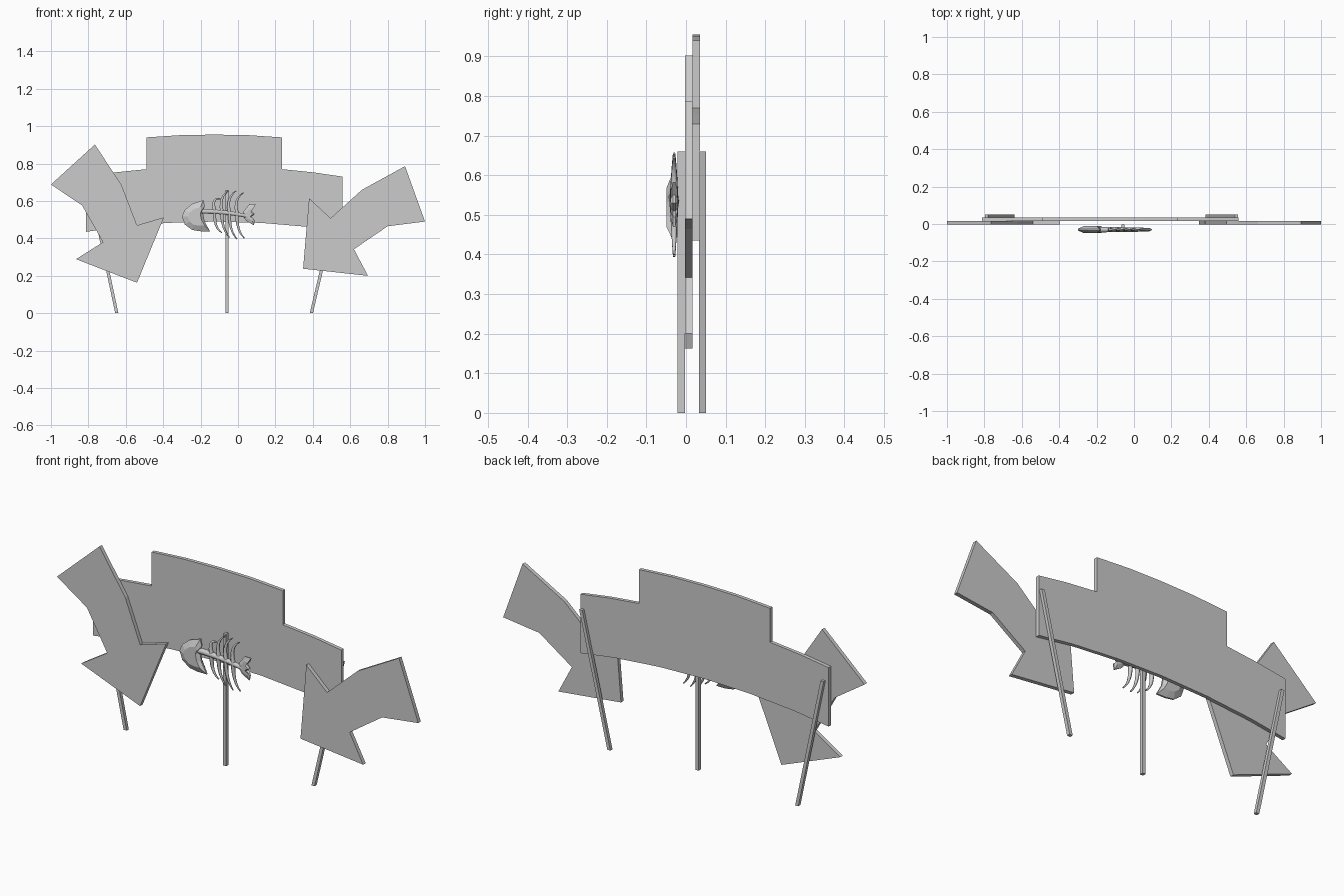
import bpy, bmesh
from mathutils import Vector

if "Cube" in bpy.data.objects:
    bpy.data.objects.remove(bpy.data.objects["Cube"])


def make(name, verts, faces):
    me = bpy.data.meshes.new(name)
    me.from_pydata(verts, [], faces)
    bm = bmesh.new()
    bm.from_mesh(me)
    bmesh.ops.recalc_face_normals(bm, faces=bm.faces)
    bm.to_mesh(me)
    bm.free()
    ob = bpy.data.objects.new(name, me)
    bpy.context.collection.objects.link(ob)
    return ob


def plate(name, outline, y0, y1):
    """Flat front-view (x, z) outline given thickness along y."""
    n = len(outline)
    verts = [(x, y, z) for y in (y0, y1) for x, z in outline]
    faces = [list(range(n)), list(range(2 * n - 1, n - 1, -1))]
    faces += [(i, (i + 1) % n, n + (i + 1) % n, n + i) for i in range(n)]
    return make(name, verts, faces)


def lens(name, outline, y, edge, middle, shrink=0.6):
    """Outline with thin rim, swelling to a thicker middle."""
    n = len(outline)
    c = Vector((sum(p[0] for p in outline) / n, sum(p[1] for p in outline) / n))
    verts = []
    for s, t in ((shrink, -middle), (1, -edge), (1, edge), (shrink, middle)):
        for p in outline:
            q = c + (Vector(p) - c) * s
            verts.append((q.x, y + t, q.y))
    faces = [list(range(n)), list(range(4 * n - 1, 3 * n - 1, -1))]
    for r in range(3):
        faces += [(r * n + i, r * n + (i + 1) % n, (r + 1) * n + (i + 1) % n, (r + 1) * n + i)
                  for i in range(n)]
    return make(name, verts, faces)


def bone(name, pts, radii, y):
    """Tapered six-sided bone along a smooth x-z path."""
    cu = bpy.data.curves.new(name, 'CURVE')
    cu.dimensions = '3D'
    cu.bevel_depth = 1.0
    cu.bevel_resolution = 1
    cu.use_fill_caps = True
    sp = cu.splines.new('POLY')
    a, b, c = [Vector(p) for p in pts]
    steps = 6
    sp.points.add(steps)
    for i in range(steps + 1):
        t = i / steps
        p = a * (1 - t) ** 2 + 2 * b * t * (1 - t) + c * t * t
        sp.points[i].co = (p.x, y, p.y, 1)
        sp.points[i].radius = radii[0] * (1 - t) + radii[1] * t
    ob = bpy.data.objects.new(name, cu)
    bpy.context.collection.objects.link(ob)
    return ob


# Stepped sign board, arched along top and bottom
cx = -0.127
half = [(0, 0.955), (0.18, 0.952), (0.363, 0.94), (0.363, 0.77), (0.53, 0.753), (0.687, 0.73),
        (0.687, 0.435), (0.5, 0.462), (0.25, 0.483), (0, 0.49)]
board = [(cx + x, z) for x, z in half] + [(cx - x, z) for x, z in half[-2:0:-1]]
plate("sign_board", board, 0.017, 0.035)

# Bent arrows at both ends
plate("left_arrow", [(-0.765, 0.902), (-1, 0.688), (-0.834, 0.577), (-0.722, 0.38),
                     (-0.866, 0.289), (-0.54, 0.163), (-0.396, 0.513), (-0.54, 0.47),
                     (-0.622, 0.684)], -0.003, 0.017)
plate("right_arrow", [(0.893, 0.786), (1, 0.49), (0.80, 0.465), (0.62, 0.342),
                      (0.695, 0.2), (0.348, 0.238), (0.38, 0.615), (0.495, 0.508),
                      (0.663, 0.66)], -0.003, 0.017)

# Stakes: one upright in front, two splayed behind
for name, xb, xt, y0, y1 in (("middle_stake", -0.059, -0.059, -0.021, -0.003),
                             ("left_stake", -0.648, -0.788, 0.033, 0.05),
                             ("right_stake", 0.392, 0.548, 0.033, 0.05)):
    w = 0.0085
    plate(name, [(xb - w, 0), (xb + w, 0), (xt + w, 0.66), (xt - w, 0.66)], y0, y1)

# Fish skeleton: head, tail fin, spine and ribs
FY = -0.03
lens("fish_head", [(-0.30, 0.518), (-0.285, 0.552), (-0.245, 0.585), (-0.185, 0.605),
                   (-0.178, 0.575), (-0.188, 0.54), (-0.178, 0.49), (-0.15, 0.438),
                   (-0.20, 0.438), (-0.245, 0.445), (-0.285, 0.475)], FY, 0.004, 0.019)
lens("fish_tail", [(0.03, 0.545), (0.06, 0.583), (0.095, 0.583), (0.07, 0.55), (0.09, 0.53),
                   (0.065, 0.51), (0.09, 0.495), (0.085, 0.47), (0.045, 0.493), (0.025, 0.52)],
     FY, 0.003, 0.009)
bone("fish_spine", [(-0.20, 0.545), (-0.08, 0.545), (0.05, 0.52)], (0.015, 0.011), FY)
for i in range(4):
    x = -0.125 + i * 0.04
    z = 0.545 - i * 0.004
    top = (0.61, 0.655, 0.655, 0.645)[i]
    low = (0.43, 0.405, 0.395, 0.4)[i]
    bone("upper_rib", [(x, z), (x - 0.02, z + 0.08), (x + 0.035, top)], (0.011, 0.003), FY)
    bone("lower_rib", [(x, z), (x - 0.005, z - 0.09), (x + 0.04, low)], (0.011, 0.003), FY)
